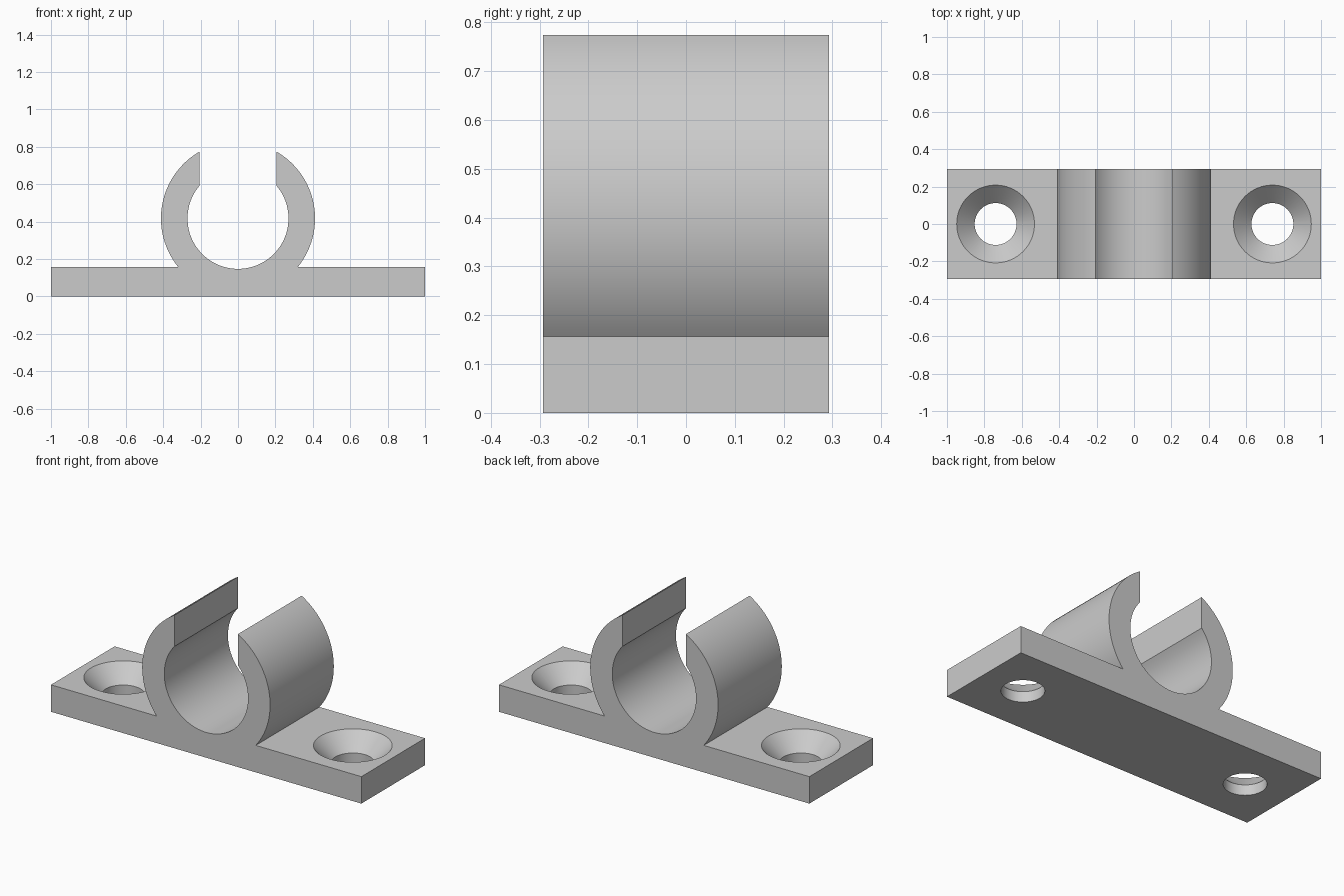
import bpy, bmesh, math

if "Cube" in bpy.data.objects:
    bpy.data.objects.remove(bpy.data.objects["Cube"])

# Main dimensions
HALF_LEN, HALF_DEPTH, PLATE_T = 1.0, 0.293, 0.157
RING_Z, R_OUT, R_IN, GAP = 0.417, 0.412, 0.27, 0.205
HOLE_X, R_SINK, R_HOLE = 0.74, 0.208, 0.112

grey = bpy.data.materials.new("plain grey")
grey.diffuse_color = (0.6, 0.6, 0.6, 1)
grey.use_nodes = True
grey.node_tree.nodes["Principled BSDF"].inputs["Base Color"].default_value = grey.diffuse_color


def make_object(name, bm):
    bmesh.ops.recalc_face_normals(bm, faces=bm.faces)
    mesh = bpy.data.meshes.new(name)
    bm.to_mesh(mesh)
    bm.free()
    mesh.materials.append(grey)
    ob = bpy.data.objects.new(name, mesh)
    bpy.context.collection.objects.link(ob)
    return ob


def arc(r, a0, a1, n):
    return [(r * math.cos(a0 + (a1 - a0) * i / n),
             RING_Z + r * math.sin(a0 + (a1 - a0) * i / n)) for i in range(n + 1)]


# Mounting plate and open clip as one extruded profile
low = math.asin((PLATE_T - RING_Z) / R_OUT)
top_out = math.acos(GAP / R_OUT)
top_in = math.acos(GAP / R_IN)
right = arc(R_OUT, low, top_out, 32)
left = [(-x, z) for x, z in reversed(right)]
inner = arc(R_IN, top_in, -math.pi - top_in, 72)
outline = ([(-HALF_LEN, 0), (HALF_LEN, 0), (HALF_LEN, PLATE_T)]
           + right + inner + left + [(-HALF_LEN, PLATE_T)])
bm = bmesh.new()
face = bm.faces.new([bm.verts.new((x, -HALF_DEPTH, z)) for x, z in outline])
ext = bmesh.ops.extrude_face_region(bm, geom=[face])
bmesh.ops.translate(bm, vec=(0, 2 * HALF_DEPTH, 0),
                    verts=[v for v in ext["geom"] if isinstance(v, bmesh.types.BMVert)])
clip = make_object("pipe_clip", bm)


# Countersunk screw holes, cut through both ends of the plate
def screw_cutter(x0):
    n, over = 64, 0.05
    sink_z = PLATE_T - (R_SINK - R_HOLE)
    bm = bmesh.new()
    rings = []
    for r, z in [(R_HOLE, -over), (R_HOLE, sink_z), (R_SINK, PLATE_T), (R_SINK, PLATE_T + over)]:
        rings.append([bm.verts.new((x0 + r * math.cos(2 * math.pi * i / n),
                                    r * math.sin(2 * math.pi * i / n), z)) for i in range(n)])
    for a, b in zip(rings, rings[1:]):
        for i in range(n):
            j = (i + 1) % n
            bm.faces.new((a[i], a[j], b[j], b[i]))
    bm.faces.new(rings[0][::-1])
    bm.faces.new(rings[-1])
    return make_object("screw_hole_cutter", bm)


bpy.context.view_layer.objects.active = clip
clip.select_set(True)
for side in (-1, 1):
    cutter = screw_cutter(side * HOLE_X)
    cutter.hide_render = True
    mod = clip.modifiers.new("screw_hole", "BOOLEAN")
    mod.operation, mod.solver, mod.object = "DIFFERENCE", "EXACT", cutter
    bpy.ops.object.modifier_apply(modifier=mod.name)
    bpy.data.objects.remove(cutter)

# Smooth curved walls, crisp edges
bpy.ops.object.shade_smooth_by_angle(angle=math.radians(25))
